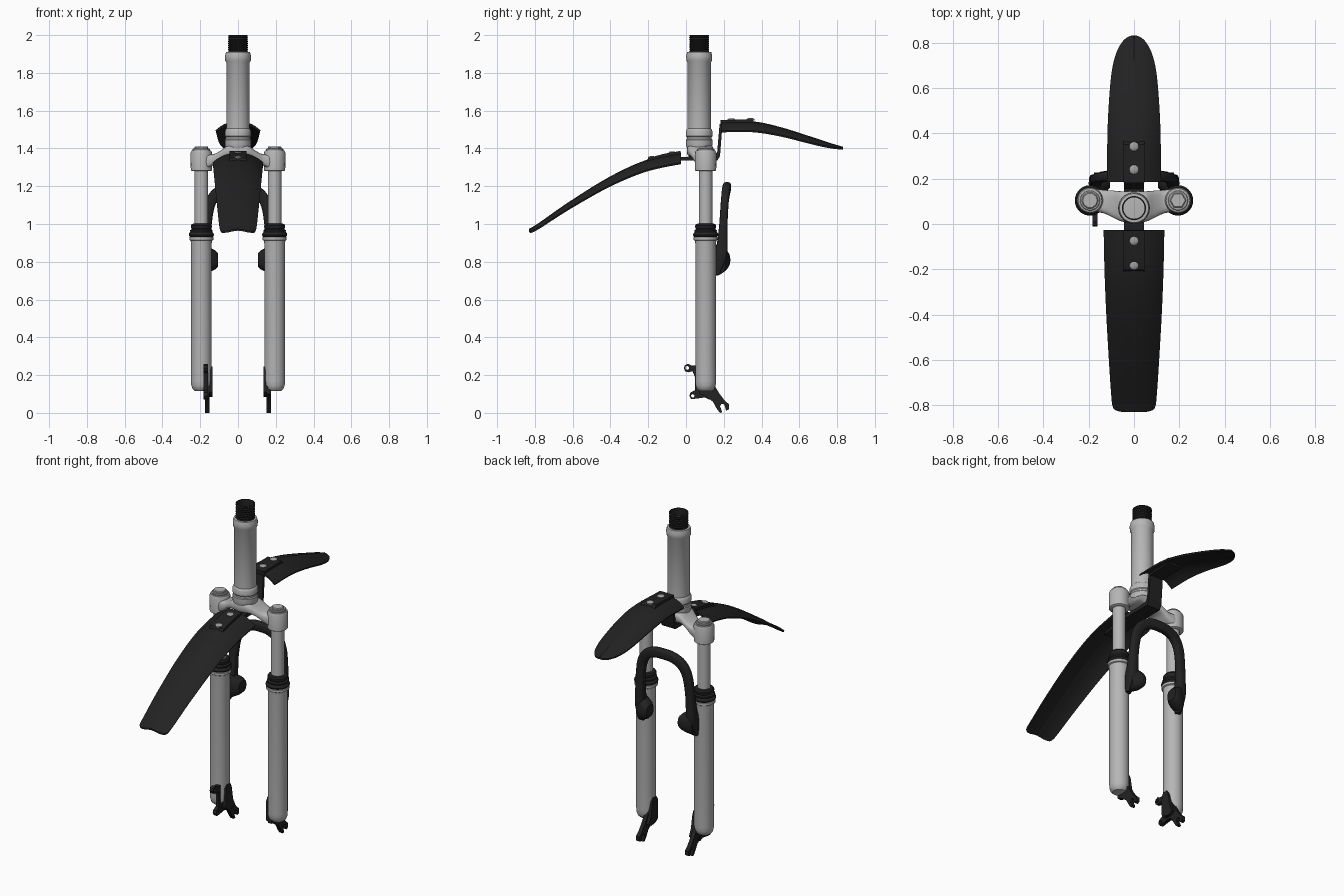
import bpy, bmesh, math
from mathutils import Vector


def material(name, v):
    m = bpy.data.materials.new(name)
    m.diffuse_color = (v, v, v, 1)
    return m


SILVER = material("silver metal", 0.47)
BLACK = material("black plastic", 0.016)
BOLT = material("bolt steel", 0.36)


def finish(name, bm, mat, angle=35):
    bmesh.ops.remove_doubles(bm, verts=bm.verts, dist=0.00005)
    bmesh.ops.recalc_face_normals(bm, faces=bm.faces)
    me = bpy.data.meshes.new(name)
    bm.to_mesh(me)
    bm.free()
    me.materials.append(mat)
    ob = bpy.data.objects.new(name, me)
    bpy.context.collection.objects.link(ob)
    bpy.ops.object.select_all(action='DESELECT')
    ob.select_set(True)
    bpy.context.view_layer.objects.active = ob
    bpy.ops.object.shade_smooth_by_angle(angle=math.radians(angle))
    return ob


def loft(name, rings, mat, cap=True, angle=35):
    """Skin a list of equal-length closed rings."""
    bm = bmesh.new()
    vs = [[bm.verts.new(p) for p in r] for r in rings]
    n = len(vs[0])
    for a, b in zip(vs, vs[1:]):
        for i in range(n):
            j = (i + 1) % n
            bm.faces.new((a[i], a[j], b[j], b[i]))
    if cap:
        bm.faces.new(vs[0])
        bm.faces.new(vs[-1])
    return finish(name, bm, mat, angle)


def lathe(name, profile, x, y, mat, seg=40, cap=True, z0=0):
    rings = [[(x + r * math.cos(2 * math.pi * i / seg), y + r * math.sin(2 * math.pi * i / seg), z + z0)
              for i in range(seg)] for r, z in profile]
    return loft(name, rings, mat, cap)


def plate(name, outline, x0, x1, mat, holes=()):
    """Outline in (y, z) with round holes (y, z, r), extruded along x."""
    bm = bmesh.new()
    loops = [outline] + [[(y + r * math.cos(a * math.pi / 8), z + r * math.sin(a * math.pi / 8))
                          for a in range(16)] for y, z, r in holes]
    for lp in loops:
        vs = [bm.verts.new((x0, y, z)) for y, z in lp]
        for i, v in enumerate(vs):
            bm.edges.new((v, vs[(i + 1) % len(vs)]))
    bmesh.ops.triangle_fill(bm, use_beauty=True, edges=bm.edges[:])
    ext = bmesh.ops.extrude_face_region(bm, geom=bm.faces[:])
    moved = [g for g in ext["geom"] if isinstance(g, bmesh.types.BMVert)]
    bmesh.ops.translate(bm, verts=moved, vec=(x1 - x0, 0, 0))
    return finish(name, bm, mat)


def smooth_path(pts, steps=6):
    """Catmull-Rom through tuples of any size."""
    out = []
    P = [pts[0]] + list(pts) + [pts[-1]]
    for a, b, c, d in zip(P, P[1:], P[2:], P[3:]):
        for s in range(steps):
            t = s / steps
            out.append(tuple(0.5 * (2 * q + (r - p) * t + (2 * p - 5 * q + 4 * r - w) * t * t
                                    + (3 * q - p - 3 * r + w) * t ** 3) for p, q, r, w in zip(a, b, c, d)))
    return out + [pts[-1]]


def rounded(n=20, e=0.5):
    """Unit super-ellipse points."""
    f = lambda v: math.copysign(abs(v) ** e, v)
    return [(f(math.cos(2 * math.pi * i / n)), f(math.sin(2 * math.pi * i / n))) for i in range(n)]


SX, SY, LX, LY = 0, 0.07, 0.194, 0.104

# Steerer tube with collars, and hollow threaded top
lathe("steerer_tube", [(0.05, 1.36), (0.068, 1.41), (0.07, 1.42), (0.07, 1.445), (0.066, 1.45),
                       (0.066, 1.46), (0.07, 1.465), (0.07, 1.49), (0.066, 1.5), (0.062, 1.505),
                       (0.062, 1.855), (0.068, 1.865), (0.069, 1.89), (0.064, 1.91), (0.045, 1.912)],
      SX, SY, SILVER)
thread = [(0.047, 1.9), (0.053, 1.9)]
for i in range(8):
    thread += [(0.053, 1.912 + i * 0.011), (0.0495, 1.9175 + i * 0.011)]
thread += [(0.053, 1.998), (0.05, 2.0), (0.047, 2.0), (0.047, 1.9)]
lathe("steerer_thread", thread, SX, SY, BLACK, cap=False)

# Crown bridge: x, y centre, y half width, bottom z, top z
half = [(0.0, 0.075, 0.07, 1.35, 1.425), (0.05, 0.077, 0.067, 1.355, 1.418), (0.09, 0.087, 0.06, 1.345, 1.39),
        (0.13, 0.098, 0.052, 1.312, 1.37), (0.17, 0.104, 0.05, 1.29, 1.37), (0.2, 0.104, 0.04, 1.29, 1.37)]
stations = smooth_path([(-s[0],) + s[1:] for s in half[:0:-1]] + half, 4)
loft("crown_bridge", [[(x, yc + h * a, (b + t) / 2 + (t - b) / 2 * c) for a, c in rounded(24, 0.6)]
                      for x, yc, h, b, t in stations], SILVER)

for side, s in (("left", -1), ("right", 1)):
    x = s * LX
    # Crown clamps and top caps
    lathe(side + "_crown_clamp", [(0.05, 1.28), (0.056, 1.284), (0.057, 1.375), (0.052, 1.388), (0.046, 1.39)],
          x, LY, SILVER)
    lathe(side + "_cap", [(0.046, 1.385), (0.046, 1.396), (0.042, 1.4)], x, LY, BOLT)
    lathe(side + "_cap_dial", [(0.037, 1.395), (0.036, 1.407), (0.032, 1.411)], x, LY, SILVER,
          10 if s < 0 else 6)
    # Fork leg tubes and dust boots
    lathe(side + "_stanchion", [(0.036, 0.92), (0.036, 1.3)], x, LY, SILVER)
    lathe(side + "_dust_boot", [(0.05, 0.925), (0.064, 0.935), (0.067, 0.942), (0.064, 0.952), (0.058, 0.957),
                                (0.06, 0.967), (0.05, 0.973), (0.056, 0.982), (0.056, 0.992), (0.05, 1.0),
                                (0.036, 1.003)], x, LY, BLACK)
    lathe(side + "_lower_leg", [(0.02, 0.115), (0.036, 0.117), (0.047, 0.127), (0.053, 0.145), (0.055, 0.17),
                                (0.055, 0.9), (0.057, 0.912), (0.064, 0.916), (0.064, 0.93), (0.058, 0.934)],
          x, LY, SILVER)
    # Slotted dropout and inner pad
    plate(side + "_dropout", [(0.07, 0.14), (0.09, 0.2), (0.13, 0.2), (0.148, 0.15), (0.175, 0.105), (0.205, 0.065),
                              (0.228, 0.045), (0.227, 0.018), (0.212, 0.012), (0.203, 0.045), (0.188, 0.048),
                              (0.18, 0.035), (0.192, 0.004), (0.18, 0.0), (0.163, 0.022), (0.142, 0.06),
                              (0.1, 0.09), (0.07, 0.1)], s * 0.152, s * 0.176, BLACK)
    plate(side + "_dropout_pad", [(0.075, 0.11), (0.078, 0.225), (0.09, 0.245), (0.118, 0.245), (0.13, 0.225),
                                  (0.145, 0.14), (0.165, 0.1), (0.14, 0.085), (0.1, 0.09)],
          s * 0.134, s * 0.16, BLACK)
    # Brake boss on the inner rear of each leg
    loft(side + "_brake_boss", [[(s * px, py + hy * a, 0.81 + hz * c) for a, c in rounded(20, 0.8)]
                                for px, py, hy, hz in ((0.185, 0.165, 0.045, 0.08), (0.15, 0.18, 0.05, 0.065),
                                                       (0.12, 0.19, 0.045, 0.05), (0.105, 0.195, 0.035, 0.035))],
         BLACK)

# Disc brake mount on the left leg
plate("disc_brake_mount", [(0.07, 0.25), (0.03, 0.25), (0.012, 0.26), (-0.006, 0.252), (-0.012, 0.237), (-0.004, 0.22),
                           (0.012, 0.215), (0.035, 0.22), (0.047, 0.19), (0.047, 0.12), (0.024, 0.108),
                           (0.017, 0.09), (0.028, 0.073), (0.05, 0.075), (0.1, 0.082), (0.125, 0.07),
                           (0.142, 0.08), (0.142, 0.12), (0.09, 0.2)],
      -0.182, -0.16, BLACK, [(0.006, 0.238, 0.01), (0.036, 0.09, 0.009), (0.126, 0.089, 0.008)])

# Brake arch: x, y, z, in-plane half width, y half depth
half = [(0.0, 0.217, 1.193, 0.029, 0.022), (0.06, 0.215, 1.188, 0.029, 0.022), (0.115, 0.21, 1.16, 0.029, 0.022),
        (0.15, 0.204, 1.1, 0.028, 0.021), (0.165, 0.198, 1.0, 0.026, 0.022), (0.17, 0.192, 0.9, 0.026, 0.028),
        (0.172, 0.18, 0.82, 0.028, 0.035), (0.18, 0.163, 0.73, 0.016, 0.014)]
path = smooth_path([(-p[0],) + p[1:] for p in half[:0:-1]] + half, 5)
rings = []
for i, (x, y, z, w, d) in enumerate(path):
    a, b = path[max(i - 1, 0)], path[min(i + 1, len(path) - 1)]
    t = Vector((b[0] - a[0], 0, b[2] - a[2])).normalized()
    rings.append([(x - t.z * w * u, y + d * v, z + t.x * w * u) for u, v in rounded(16, 0.6)])
loft("brake_arch", rings, BLACK)


def guard(name, pts, n=20, thick=0.009):
    """Arched fender: stations of y, z, half width, edge drop."""
    rings = []
    for y, z, w, drop in smooth_path(pts, 5):
        us = [-1 + 2 * i / n for i in range(n + 1)]
        top = [(w * u, y, z - drop * abs(u) ** 2.4 + (0.003 if abs(u) < 0.05 else 0)) for u in us]
        rings.append(top + [(px * 0.97, py, pz - thick) for px, py, pz in reversed(top)])
    loft(name, rings, BLACK)


# Front and rear mudguards
guard("front_mudguard", [(-0.026, 1.376, 0.134, 0.05), (-0.21, 1.336, 0.13, 0.05), (-0.405, 1.247, 0.122, 0.042),
                         (-0.615, 1.117, 0.11, 0.03), (-0.76, 1.016, 0.1, 0.022), (-0.805, 0.986, 0.094, 0.018),
                         (-0.822, 0.976, 0.08, 0.014), (-0.83, 0.972, 0.045, 0.006)])
guard("rear_mudguard", [(0.185, 1.54, 0.118, 0.046), (0.35, 1.541, 0.118, 0.046), (0.5, 1.51, 0.113, 0.038),
                        (0.66, 1.46, 0.1, 0.028), (0.75, 1.43, 0.08, 0.018), (0.8, 1.415, 0.054, 0.01),
                        (0.823, 1.408, 0.03, 0.005), (0.832, 1.406, 0.006, 0.001)])

# Mudguard strap and top pads
plate("mudguard_strap", [(-0.2, 1.322), (-0.03, 1.355), (0.155, 1.36), (0.165, 1.38), (0.178, 1.53), (0.35, 1.533),
                         (0.35, 1.52), (0.192, 1.515), (0.18, 1.36), (0.165, 1.335), (-0.03, 1.335), (-0.2, 1.308)],
      -0.045, 0.045, BLACK)
plate("front_mudguard_pad", [(-0.21, 1.33), (-0.2, 1.349), (-0.12, 1.371), (-0.028, 1.387), (-0.028, 1.36),
                             (-0.12, 1.345)], -0.046, 0.046, BLACK)
plate("rear_mudguard_pad", [(0.183, 1.53), (0.183, 1.55), (0.35, 1.554), (0.365, 1.535)], -0.046, 0.046, BLACK)

# Mudguard bolts
for i, (y, z) in enumerate(((-0.18, 1.35), (-0.072, 1.375), (0.24, 1.55), (0.342, 1.552))):
    lathe("mudguard_bolt_%d" % (i + 1), [(0.021, -0.004), (0.021, 0.003), (0.017, 0.007), (0.008, 0.009)],
          0, y, BOLT, 16, z0=z)
